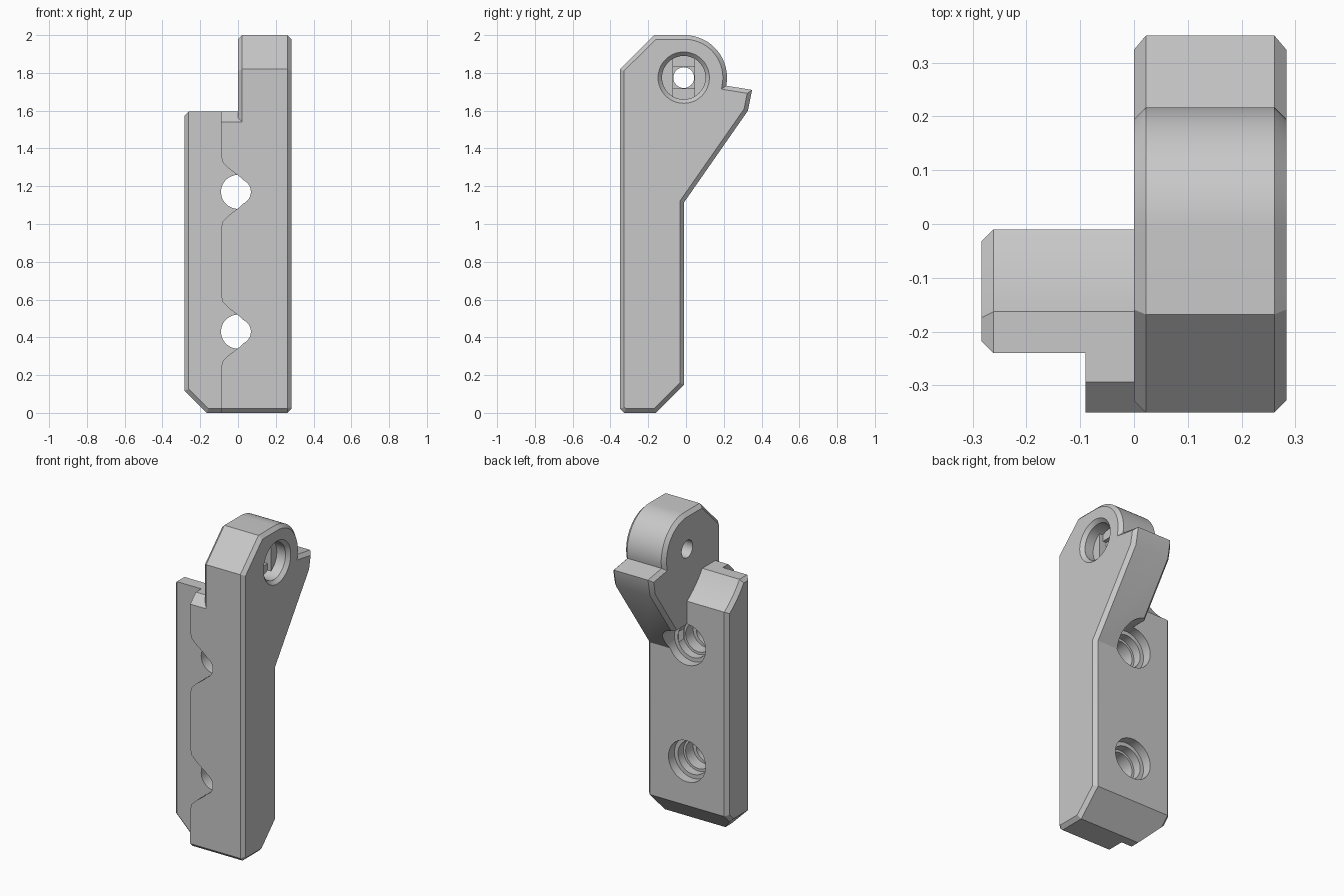
import bpy, bmesh
from math import sin, cos, radians
from mathutils import Vector

old = bpy.data.objects.get("Cube")
if old:
    bpy.data.objects.remove(old, do_unlink=True)

SHADE = (0.58, 0.58, 0.58, 1)
grey = bpy.data.materials.new("plain grey")
grey.use_nodes = True
grey.diffuse_color = SHADE
grey.node_tree.nodes["Principled BSDF"].inputs["Base Color"].default_value = SHADE

CH = 0.022               # edge chamfer
PY, PZ = -0.012, 1.775   # pivot centre
HOLES = (0.43, 1.17)     # screw hole heights


def prism(name, pts, axis, a, b, chamfer=(False, False)):
    """Extrude a profile along x (points y, z) or y (points x, z), with optional chamfered ends."""
    lo, hi = a + CH * chamfer[0], b - CH * chamfer[1]
    place = (lambda p, t: Vector((t, p[0], p[1]))) if axis == "x" else (lambda p, t: Vector((p[0], t, p[1])))
    bm = bmesh.new()
    low = [bm.verts.new(place(p, lo)) for p in pts]
    high = [bm.verts.new(place(p, hi)) for p in pts]
    n = len(pts)
    caps = [bm.faces.new(low), bm.faces.new(high)]
    for i in range(n):
        j = (i + 1) % n
        bm.faces.new((low[i], low[j], high[j], high[i]))
    bmesh.ops.recalc_face_normals(bm, faces=bm.faces[:])
    for cap, on in zip(caps, chamfer):
        if on:
            bmesh.ops.inset_region(bm, faces=[cap], thickness=CH, depth=CH, use_even_offset=True)
    bmesh.ops.recalc_face_normals(bm, faces=bm.faces[:])
    mesh = bpy.data.meshes.new(name)
    bm.to_mesh(mesh)
    bm.free()
    mesh.materials.append(grey)
    obj = bpy.data.objects.new(name, mesh)
    bpy.context.collection.objects.link(obj)
    return obj


def circle(u, v, r, start=0, end=360, n=48):
    steps = n if end - start == 360 else n + 1
    return [(u + r * cos(radians(start + (end - start) * i / n)),
             v + r * sin(radians(start + (end - start) * i / n))) for i in range(steps)]


def subtract(parts, tool):
    for part in parts:
        mod = part.modifiers.new("cut", "BOOLEAN")
        mod.operation = "DIFFERENCE"
        mod.solver = "EXACT"
        mod.object = tool
        bpy.context.view_layer.objects.active = part
        bpy.ops.object.modifier_apply(modifier=mod.name)
    bpy.data.objects.remove(tool, do_unlink=True)


def cut(parts, pts, axis, a, b, chamfer=(False, False)):
    subtract(parts, prism("cutter", pts, axis, a, b, chamfer))


# Arm with rounded pivot head and rear stop
arm_profile = [(-0.35, CH), (-0.35, 1.82), (-0.168, 2.0)]
arm_profile += circle(-0.008, PZ, 0.225, 90, -11, 24)
arm_profile += [(0.35, 1.71), (0.328, 1.6), (-0.01, 1.115), (-0.01, 0.15), (-0.16, 0), (-0.35 + CH, 0)]
arm = prism("hinge_arm", arm_profile, "x", 0, 0.283, (True, True))

# Side plate with a hollowed rear top edge
start, bend, end = Vector((-0.163, 1.595)), Vector((-0.1, 1.505)), Vector((-0.01, 1.445))
hollow = [tuple(start.lerp(bend, i / 6).lerp(bend.lerp(end, i / 6), i / 6)) for i in range(7)]
plate_profile = [(-0.24, CH), (-0.24, 1.595)] + hollow + [(-0.01, 0.15), (-0.16, 0), (-0.24 + CH, 0)]
plate = prism("side_plate", plate_profile, "x", -0.283, 0.1, (True, False))

# Lower outer corner of the plate, sloped off with a chamfered front edge
cut([plate], [(-0.4, 0.235), (-0.4, -0.1), (-0.065, -0.1)], "y", -0.5, 0.3)
cut([plate], [(-0.5, 0.366), (-0.5, -0.2), (0.066, -0.2)], "y", -0.5, -0.24 + CH, (False, True))

# Raised front pad
pad_profile = [(-0.35, CH), (-0.35, 1.54), (-0.294, 1.595), (-0.2, 1.595), (-0.2, 0), (-0.35 + CH, 0)]
pad = prism("front_pad", pad_profile, "x", -0.09, 0.1)

# Screw holes: scalloped pad edge, through hole, front rim, stepped bore from the back
half_scallop = [(-0.092, 0.2), (-0.08, 0.155), (-0.05, 0.125), (0.01, 0.08), (0.045, 0.045)]
for z in HOLES:
    edge = [(x, z + d) for x, d in half_scallop]
    edge += [(x, z - d) for x, d in reversed(half_scallop)]
    cut([arm, pad], [(-0.2, z - 0.2), (-0.2, z + 0.2)] + edge, "y", -0.5, -0.19)
    cut([arm, plate, pad], circle(0, z, 0.068), "y", -0.5, 0.5)
    cut([arm, plate], circle(0, z, 0.09), "y", -0.26, -0.1)
    cut([arm, plate], circle(0, z, 0.13), "y", -0.07, 0.5)
    cut([arm, plate], circle(0, z, 0.105), "y", -0.125, -0.05)

# Pivot bore: flared rim, counterbore, slot, square step, through hole
FLAT = 0.0575
cut([arm], circle(PY, PZ, 0.055), "x", -0.1, 0.4)
cut([arm], circle(PY, PZ, 0.115), "x", 0.2, 0.4)
cut([arm], circle(PY, PZ, 0.115, 60, 120, 8) + circle(PY, PZ, 0.115, 240, 300, 8), "x", 0.175, 0.21)
cut([arm], [(PY + s * FLAT, PZ + t * FLAT) for s, t in ((-1, -1), (1, -1), (1, 1), (-1, 1))], "x", 0.15, 0.19)
rim = prism("cutter", circle(PY, PZ, 0.137), "x", 0.261, 0.284)
for v in rim.data.vertices:
    if v.co.x < 0.27:
        v.co = Vector((v.co.x, PY + (v.co.y - PY) * 0.84, PZ + (v.co.z - PZ) * 0.84))
subtract([arm], rim)

# Smooth curved walls, crisp chamfers
bpy.ops.object.select_all(action="DESELECT")
for part in (arm, plate, pad):
    part.select_set(True)
bpy.context.view_layer.objects.active = arm
bpy.ops.object.shade_smooth_by_angle(angle=radians(25))
